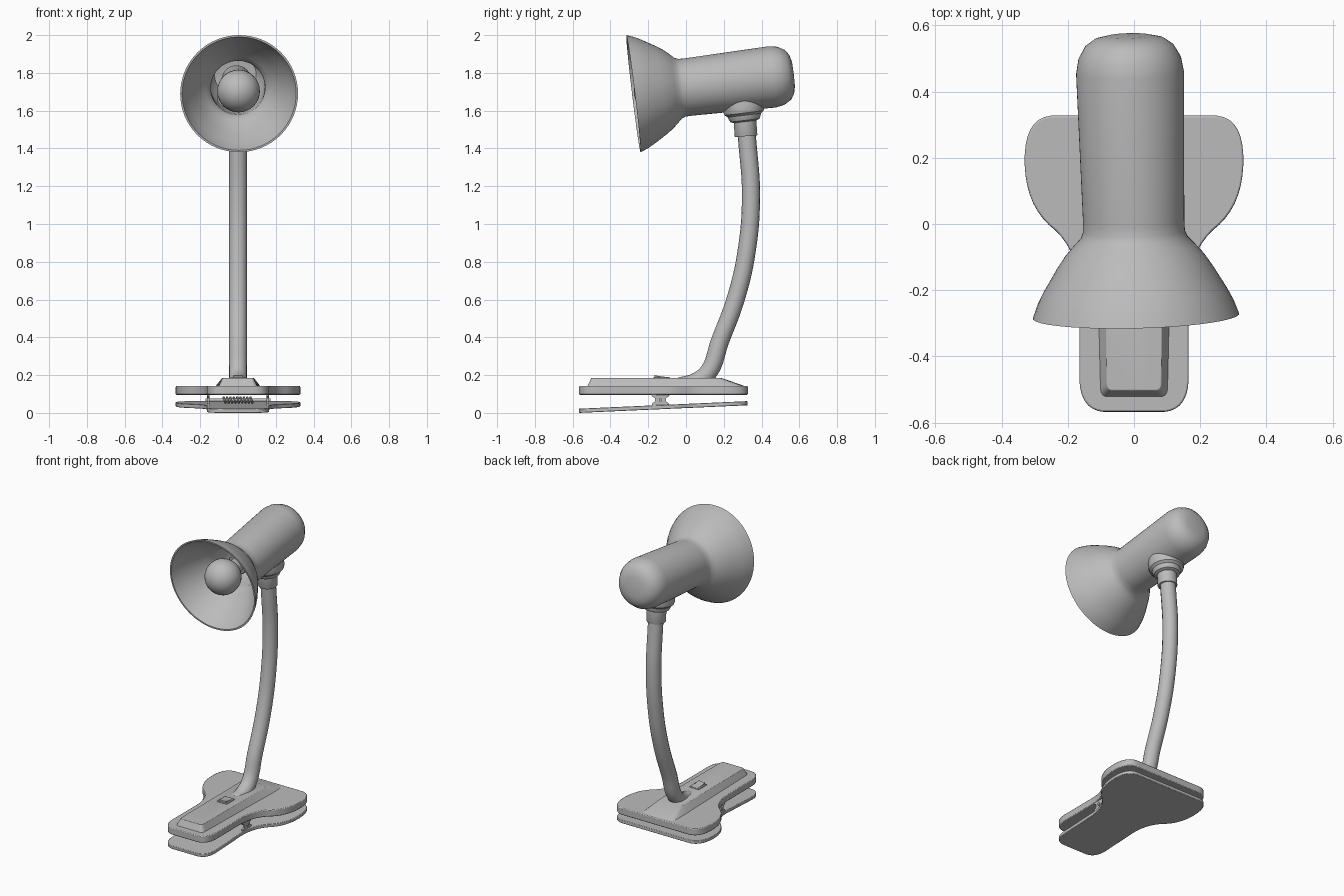
import bpy, bmesh
from math import sin, cos, pi, radians, tau
from mathutils import Vector

if "Cube" in bpy.data.objects:
    bpy.data.objects.remove(bpy.data.objects["Cube"], do_unlink=True)

grey = bpy.data.materials.new("plain_grey")
grey.use_nodes = True
colour = (0.5, 0.5, 0.5, 1)
grey.diffuse_color = colour
grey.node_tree.nodes["Principled BSDF"].inputs["Base Color"].default_value = colour


def finish(obj, angle=35):
    obj.data.materials.clear()
    obj.data.materials.append(grey)
    bpy.ops.object.select_all(action="DESELECT")
    obj.select_set(True)
    bpy.context.view_layer.objects.active = obj
    bpy.ops.object.shade_smooth_by_angle(angle=radians(angle))
    return obj


def from_bmesh(name, bm):
    bmesh.ops.recalc_face_normals(bm, faces=bm.faces)
    mesh = bpy.data.meshes.new(name)
    bm.to_mesh(mesh)
    bm.free()
    obj = bpy.data.objects.new(name, mesh)
    bpy.context.collection.objects.link(obj)
    return obj


def revolve(name, profile, loc, rot=(0, 0, 0), steps=48):
    """Turn a profile of (radius, height) points around local z."""
    bm = bmesh.new()
    verts = [bm.verts.new((r, 0, h)) for r, h in profile]
    edges = [bm.edges.new(pair) for pair in zip(verts, verts[1:])]
    bmesh.ops.spin(bm, geom=verts + edges, cent=(0, 0, 0), axis=(0, 0, 1),
                   angle=tau, steps=steps, use_duplicate=False)
    bmesh.ops.remove_doubles(bm, verts=bm.verts, dist=0.0005)
    obj = from_bmesh(name, bm)
    obj.location = loc
    obj.rotation_euler = rot
    return finish(obj)


def rounded(points, rounds=3):
    """Cut the corners of a closed outline until it is smooth."""
    pts = [Vector(p) for p in points]
    for _ in range(rounds):
        pts = [q for a, b in zip(pts, pts[1:] + pts[:1])
               for q in (a.lerp(b, 0.25), a.lerp(b, 0.75))]
    return pts


def mirrored(half):
    return half + [(-x, y) for x, y in reversed(half) if x > 0]


def loft(name, layers, sideways=False, bevel=0.0):
    """Join stacked outlines, each given as (points, height)."""
    bm = bmesh.new()
    rings = []
    for pts, h in layers:
        rings.append([bm.verts.new((h, a, b) if sideways else (a, b, h)) for a, b in pts])
    for low, high in zip(rings, rings[1:]):
        for i in range(len(low)):
            bm.faces.new((low[i - 1], low[i], high[i], high[i - 1]))
    bm.faces.new(rings[0])
    bm.faces.new(rings[-1])
    obj = from_bmesh(name, bm)
    if bevel:
        mod = obj.modifiers.new("soft_edges", "BEVEL")
        mod.width, mod.segments = bevel, 2
        mod.limit_method, mod.angle_limit = "ANGLE", radians(40)
    return finish(obj)


def tube(name, points, radius, sides=6, smooth=True):
    curve = bpy.data.curves.new(name, "CURVE")
    curve.dimensions = "3D"
    curve.bevel_depth, curve.bevel_resolution = radius, sides
    curve.use_fill_caps = True
    curve.resolution_u = 10 if smooth else 1
    spline = curve.splines.new("BEZIER")
    spline.bezier_points.add(len(points) - 1)
    for bp, p in zip(spline.bezier_points, points):
        bp.co = p
        bp.handle_left_type = bp.handle_right_type = "AUTO"
    obj = bpy.data.objects.new(name, curve)
    bpy.context.collection.objects.link(obj)
    bpy.ops.object.select_all(action="DESELECT")
    obj.select_set(True)
    bpy.context.view_layer.objects.active = obj
    bpy.ops.object.convert(target="MESH")
    return finish(bpy.context.object)


# Lamp head: a flared shade running into a capped barrel, with an inner wall
HEAD = (0.006, -0.278, 1.69)
TILT = (radians(-83.1), 0, radians(1.4))
outer = [(0.312, 0), (0.297, 0.04), (0.278, 0.077), (0.258, 0.11), (0.236, 0.147),
         (0.21, 0.185), (0.182, 0.217), (0.162, 0.238), (0.154, 0.258), (0.153, 0.29),
         (0.163, 0.74), (0.155, 0.785), (0.134, 0.823), (0.104, 0.844), (0.065, 0.853), (0, 0.855)]
inner = [(max(r - 0.01, 0), min(h, 0.835)) for r, h in outer[:11]] + [(0.11, 0.82), (0, 0.835)]
revolve("lamp_shade", inner[::-1] + outer, HEAD, TILT, 64)

# Bulb with a neck, held in a stepped socket
ball = [(0.113 * sin(a), 0.115 - 0.113 * cos(a)) for a in [i * pi * 0.84 / 14 for i in range(15)]]
revolve("bulb", ball + [(0.046, 0.25), (0.045, 0.32), (0, 0.32)], HEAD, TILT, 32)
revolve("bulb_socket", [(0, 0.27), (0.06, 0.27), (0.066, 0.28), (0.066, 0.34),
                        (0.078, 0.345), (0.078, 0.6), (0, 0.6)], HEAD, TILT, 32)

# Swivel joint under the barrel
revolve("swivel_joint", [(0, -0.085), (0.058, -0.085), (0.078, -0.077), (0.085, -0.062),
                         (0.088, -0.05), (0.104, -0.038), (0.109, -0.022), (0.108, 0),
                         (0.108, 0.06), (0, 0.06)], (0, 0.303, 1.625), (radians(6.9), 0, 0))
revolve("stem_collar", [(0, 0), (0.058, 0), (0.06, 0.004), (0.06, 0.1), (0, 0.1)],
        (0, 0.318, 1.465), (radians(4), 0, 0), 32)

# Bent stem
path = [(-0.03, 0.14), (0.055, 0.165), (0.118, 0.215), (0.18, 0.38), (0.262, 0.6),
        (0.32, 0.85), (0.344, 1.15), (0.326, 1.42), (0.314, 1.54)]
tube("stem", [(0, y, z) for y, z in path], 0.048)

# Clamp jaws share one outline: narrow front, wide wings behind
jaw = rounded(mirrored([(0, -0.567), (0.165, -0.567), (0.165, -0.35), (0.165, -0.08),
                        (0.33, 0.06), (0.33, 0.327), (0.15, 0.327), (0, 0.327)]))
loft("upper_jaw", [(jaw, 0.096), (jaw, 0.142)], bevel=0.005)
lower = loft("lower_jaw", [(jaw, 0), (jaw, 0.022)], bevel=0.003)
lower.rotation_euler.x = radians(2.57)
lower.location.z = 0.0256

# Raised deck on the upper jaw, sloping down at the back
foot = rounded(mirrored([(0.06, -0.523), (0.102, -0.523), (0.104, -0.47), (0.114, -0.05),
                         (0.125, 0.3), (0.1, 0.322)]), 2)
crown = rounded(mirrored([(0.05, -0.502), (0.081, -0.502), (0.083, -0.46), (0.085, -0.05),
                          (0.085, 0.17), (0.07, 0.19)]), 2)
loft("upper_deck", [(foot, 0.138), (crown, 0.184)], bevel=0.005)

# Rocker switch on the deck
surround = [(-0.036, -0.172), (0.036, -0.172), (0.036, -0.085), (-0.036, -0.085)]
loft("switch_surround", [(surround, 0.18), (surround, 0.189)], bevel=0.002)
rocker = [(-0.168, 0.184), (-0.09, 0.184), (-0.09, 0.19), (-0.125, 0.192), (-0.168, 0.2)]
loft("switch_rocker", [(rocker, -0.026), (rocker, 0.026)], sideways=True, bevel=0.002)

# Hinge: waisted brackets, pin and coil spring between the jaws
HY, HZ = -0.135, 0.068
bracket = [(HY + s * w, z) for s, rows in
           ((-1, ((0.05, 0.1), (0.045, 0.088), (0.029, 0.078), (0.029, 0.06), (0.045, 0.05), (0.045, 0.035))),
            (1, ((0.045, 0.035), (0.045, 0.05), (0.029, 0.06), (0.029, 0.078), (0.045, 0.088), (0.05, 0.1))))
           for w, z in rows]
for side, x in (("right", -0.158), ("left", 0.158)):
    loft("hinge_bracket_" + side, [(bracket, x - 0.006), (bracket, x + 0.006)], sideways=True)
revolve("hinge_pin", [(0, -0.172), (0.009, -0.172), (0.009, 0.172), (0, 0.172)],
        (0, HY, HZ), (0, radians(90), 0), 16)
turns, per_turn = 9, 10
coil = [(-0.08 + 0.16 * i / (turns * per_turn), HY + 0.016 * cos(tau * i / per_turn),
         HZ + 0.016 * sin(tau * i / per_turn)) for i in range(turns * per_turn + 1)]
tube("hinge_spring", coil, 0.005, 1, smooth=False)
